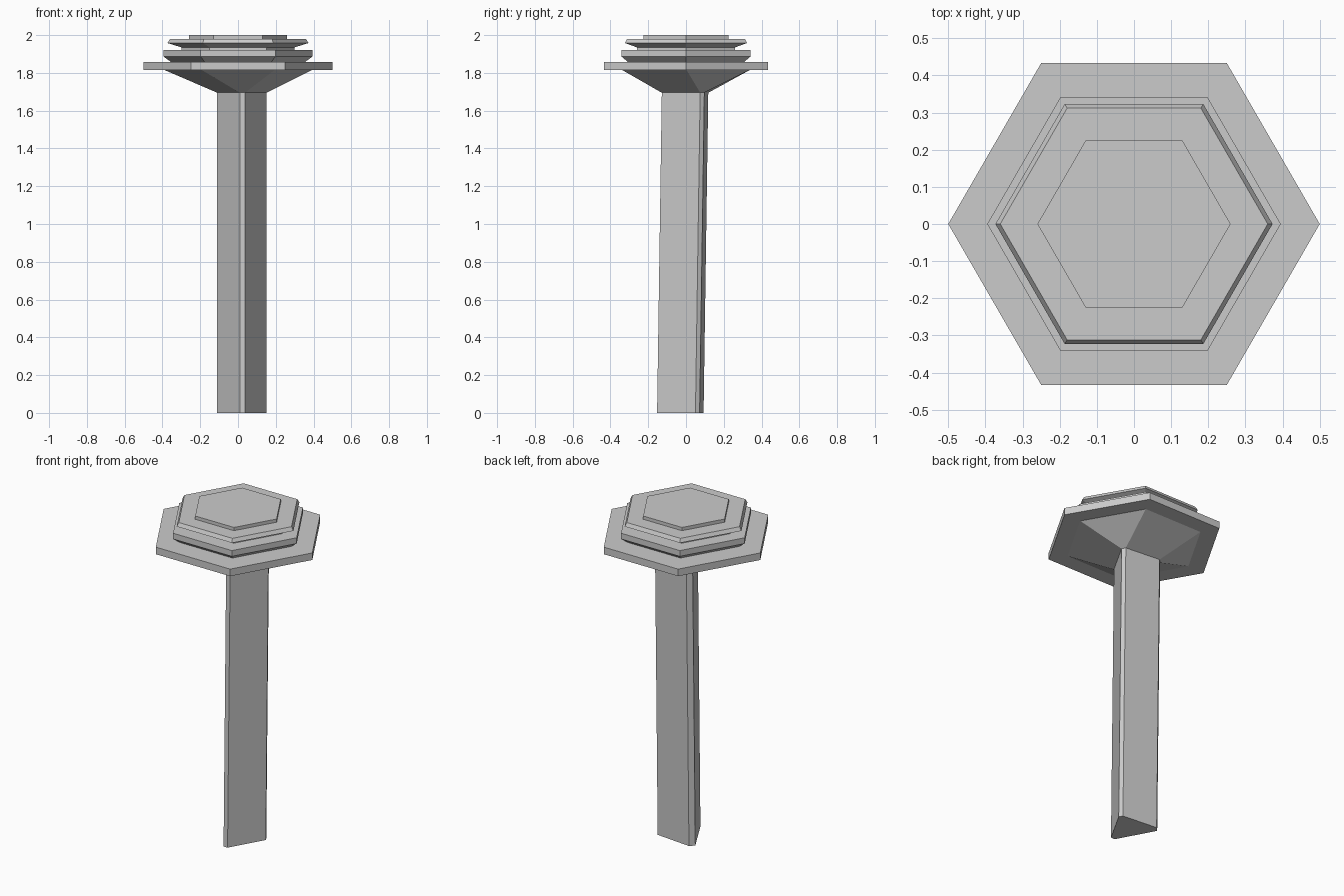
import bpy
import bmesh
from math import cos, sin, pi

if "Cube" in bpy.data.objects:
    bpy.data.objects.remove(bpy.data.objects["Cube"])


def hexagon(r, z):
    return [(r * cos(i * pi / 3), r * sin(i * pi / 3), z) for i in range(6)]


def loft(name, rings):
    """Closed solid skinned through equal-sized rings, bottom to top."""
    bm = bmesh.new()
    loops = [[bm.verts.new(p) for p in ring] for ring in rings]
    n = len(loops[0])
    for a, b in zip(loops, loops[1:]):
        for i in range(n):
            j = (i + 1) % n
            bm.faces.new((a[i], a[j], b[j], b[i]))
    bm.faces.new(loops[0][::-1])
    bm.faces.new(loops[-1])
    bmesh.ops.recalc_face_normals(bm, faces=bm.faces)
    mesh = bpy.data.meshes.new(name)
    bm.to_mesh(mesh)
    bm.free()
    obj = bpy.data.objects.new(name, mesh)
    bpy.context.collection.objects.link(obj)
    return obj


# Triangular section with clipped corners, ordered to match the hexagon corners
section = [(0.152, 0.05), (0.14, 0.072), (-0.085, 0.093),
           (-0.11, 0.068), (0.01, -0.153), (0.037, -0.153)]


def post_ring(z):
    # the post leans slightly backwards
    return [(x, y + 0.0147 * z, z) for x, y in section]


# Leaning post and the funnel that spreads it into the hexagonal flange
loft("post", [post_ring(0), post_ring(1.695)])
loft("funnel", [post_ring(1.695), hexagon(0.40, 1.82)])

# Stacked hexagonal plates, each given as (radius, height) profile
plates = {
    "flange": [(0.50, 1.815), (0.50, 1.858)],
    "lower_tier": [(0.355, 1.858), (0.395, 1.887), (0.395, 1.922)],
    "tier_neck": [(0.30, 1.91), (0.30, 1.94)],
    "upper_tier": [(0.29, 1.932), (0.373, 1.958), (0.36, 1.98)],
    "top_pad": [(0.26, 1.975), (0.26, 2.0)],
}
for name, profile in plates.items():
    loft(name, [hexagon(r, z) for r, z in profile])
